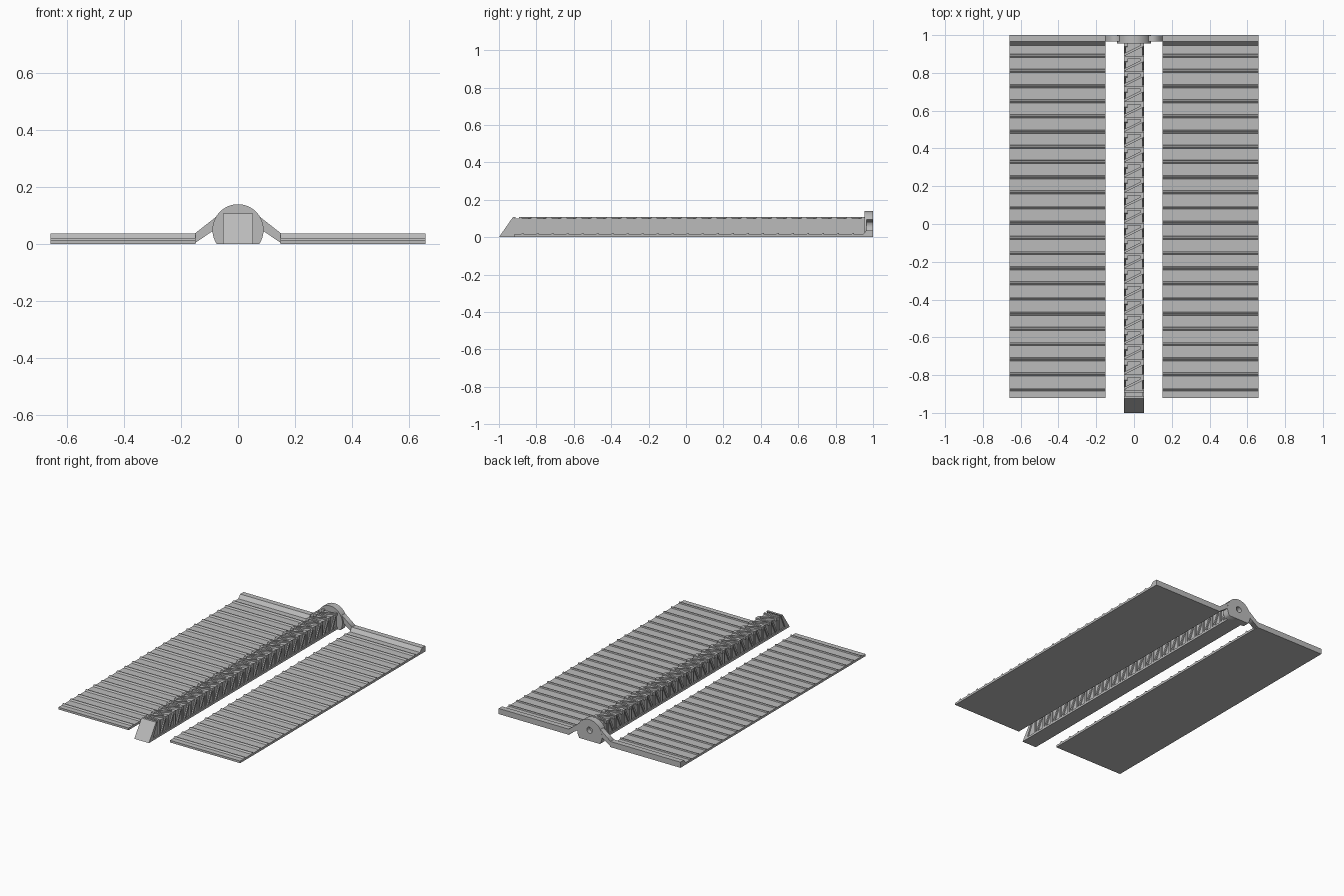
import bpy, bmesh, math
from mathutils import Vector

cube = bpy.data.objects.get("Cube")
if cube:
    bpy.data.objects.remove(cube, do_unlink=True)

grey = bpy.data.materials.new("light_grey")
grey.use_nodes = True
colour = (0.5, 0.5, 0.5, 1)
grey.diffuse_color = colour
grey.node_tree.nodes["Principled BSDF"].inputs["Base Color"].default_value = colour

PITCH = 0.0803
COUNT = 23
FIRST = -0.885


def finish(bm, name):
    bmesh.ops.recalc_face_normals(bm, faces=bm.faces)
    mesh = bpy.data.meshes.new(name)
    bm.to_mesh(mesh)
    bm.free()
    mesh.materials.append(grey)
    obj = bpy.data.objects.new(name, mesh)
    bpy.context.collection.objects.link(obj)
    return obj


def prism(bm, points, offset):
    """Extrude a closed outline along an offset."""
    face = bm.faces.new([bm.verts.new(p) for p in points])
    ext = bmesh.ops.extrude_face_region(bm, geom=[face], use_keep_orig=True)
    verts = [g for g in ext["geom"] if isinstance(g, bmesh.types.BMVert)]
    bmesh.ops.translate(bm, verts=verts, vec=Vector(offset))


# Side plates: one ribbed profile swept across the width
def ribbed_profile():
    pts = [(-0.92, 0), (-0.92, 0.014)]
    for i in range(COUNT):
        y = FIRST + i * PITCH
        pts += [(y, 0.014), (y + 0.009, 0.022), (y + 0.016, 0.022), (y + 0.018, 0.014)]
    return pts + [(0.945, 0.014), (0.965, 0.037), (1, 0.037), (1, 0)]


for name, x in (("left_plate", 0.15), ("right_plate", -0.66)):
    bm = bmesh.new()
    prism(bm, [(x, y, z) for y, z in ribbed_profile()], (0.51, 0, 0))
    finish(bm, name)

# Central beam core with a slanted tip
HALF, CORE, TOP = 0.053, 0.045, 0.108
bm = bmesh.new()
prism(bm, [(-CORE, -0.99, 0), (-CORE, -0.918, 0.1), (-CORE, 0.97, 0.1), (-CORE, 0.97, 0)],
      (2 * CORE, 0, 0))
finish(bm, "beam_core")

# Solid slanted wedge at the tip
bm = bmesh.new()
prism(bm, [(-HALF, -1, 0), (-HALF, -0.925, TOP), (-HALF, -0.91, TOP), (-HALF, -0.96, 0)],
      (2 * HALF, 0, 0))
finish(bm, "beam_tip")

# Zigzag lattice on the top and both sides
bm = bmesh.new()
W = 0.014


def bar(y0, y1, place, offset):
    prism(bm, [place(0, y0), place(0, y0 + W), place(1, y1 + W), place(1, y1)], offset)


faces = (
    (lambda t, y: (HALF * (2 * t - 1), y, CORE * 2), (0, 0, TOP - CORE * 2)),
    (lambda t, y: (CORE - 0.01, y, TOP * t), (HALF - CORE + 0.01, 0, 0)),
    (lambda t, y: (0.01 - CORE, y, TOP * t), (CORE - HALF - 0.01, 0, 0)),
)
for i in range(COUNT):
    y = FIRST + i * PITCH
    for place, offset in faces:
        bar(y - 0.007, y - 0.007, place, offset)
        bar(y + 0.007, y + PITCH - 0.021, place, offset)
finish(bm, "beam_lattice")

# Lower rails along the beam
bm = bmesh.new()
prism(bm, [(-HALF, -0.97, 0), (HALF, -0.97, 0), (HALF, 0.96, 0), (-HALF, 0.96, 0)], (0, 0, 0.014))
finish(bm, "beam_base")


# Flat shapes with optional holes, extruded along y
def cutout(name, outlines, y0, y1):
    curve = bpy.data.curves.new(name, "CURVE")
    curve.dimensions = "2D"
    curve.fill_mode = "BOTH"
    curve.extrude = (y1 - y0) / 2
    for pts in outlines:
        spline = curve.splines.new("POLY")
        spline.points.add(len(pts) - 1)
        for p, (x, z) in zip(spline.points, pts):
            p.co = (x, z, 0, 1)
        spline.use_cyclic_u = True
    temp = bpy.data.objects.new(name, curve)
    temp.location.y = (y0 + y1) / 2
    temp.rotation_euler.x = math.pi / 2
    bpy.context.collection.objects.link(temp)
    bpy.context.view_layer.update()
    mesh = bpy.data.meshes.new_from_object(temp.evaluated_get(bpy.context.evaluated_depsgraph_get()))
    mesh.materials.clear()
    mesh.materials.append(grey)
    obj = bpy.data.objects.new(name, mesh)
    obj.matrix_world = temp.matrix_world.copy()
    bpy.data.objects.remove(temp, do_unlink=True)
    bpy.context.collection.objects.link(obj)
    obj.name = name
    return obj


def arc(radius, height, start, end, steps):
    angles = [start + (end - start) * i / steps for i in range(steps + 1)]
    return [(radius * math.cos(a), height + radius * math.sin(a)) for a in angles]


# Rear hub: round top, flat foot, pivot hole
low = math.asin(0.05 / 0.09)
hub = arc(0.09, 0.05, -low, math.pi + low, 32)
hole = arc(0.02, 0.07, 0, 2 * math.pi, 24)[:-1]
cutout("rear_hub", [hub, hole], 0.955, 1)

# Sloping arms joining the hub to the plates
for name, s in (("left_arm", 1), ("right_arm", -1)):
    arm = [(0.065, 0.105), (0.152, 0.037), (0.152, 0.003), (0.08, 0.052)]
    cutout(name, [[(s * x, z) for x, z in arm]], 0.965, 0.999)
